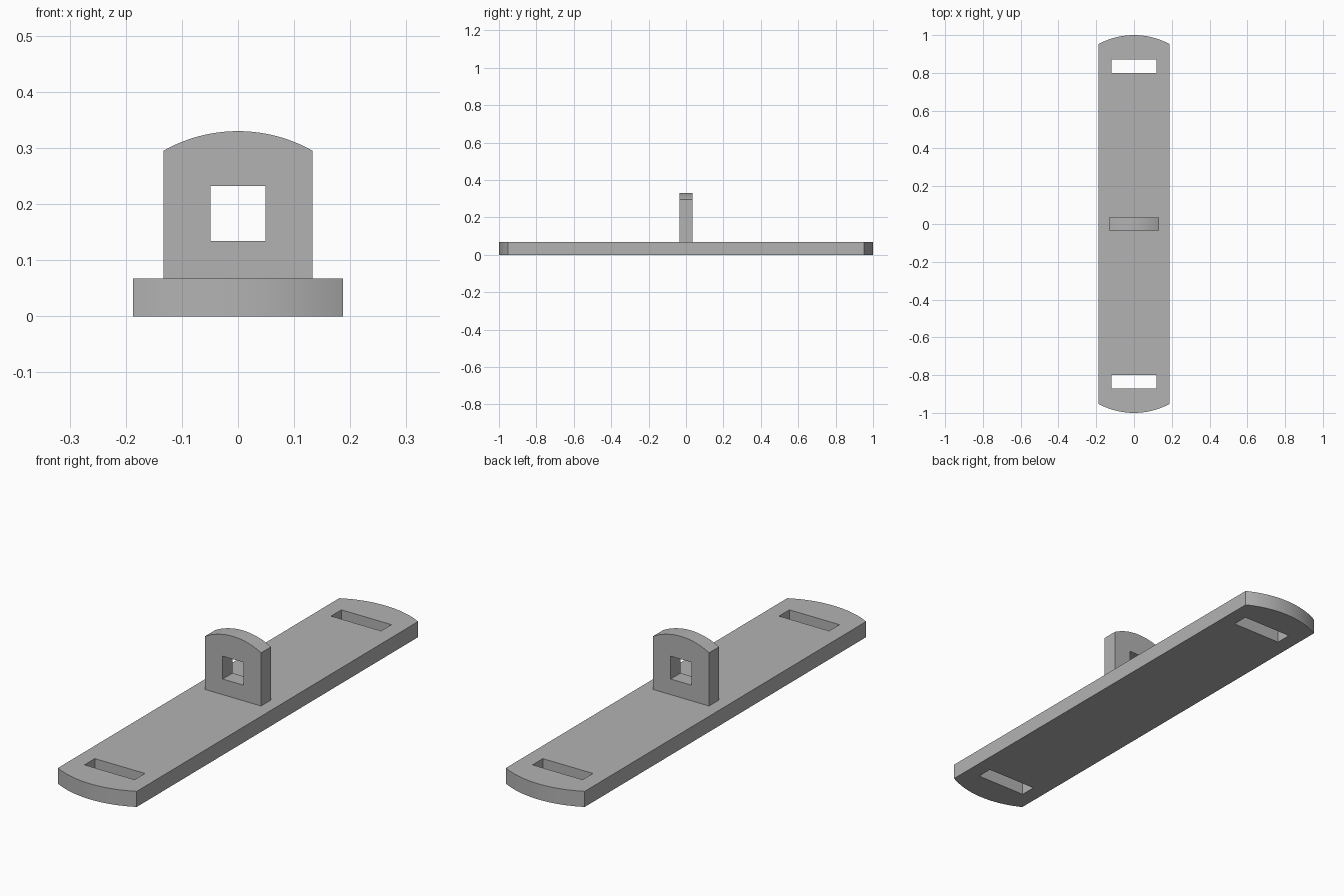
import bpy, bmesh, math
from mathutils import Matrix, Vector

cube = bpy.data.objects.get("Cube")
if cube:
    bpy.data.objects.remove(cube, do_unlink=True)

grey = bpy.data.materials.new("plain grey")
grey.use_nodes = True
grey.diffuse_color = (0.45, 0.45, 0.45, 1)
grey.node_tree.nodes["Principled BSDF"].inputs["Base Color"].default_value = grey.diffuse_color


def arc(half_width, tip, sagitta, steps=24):
    """Shallow arc from right to left, highest at (0, tip)."""
    radius = (half_width ** 2 + sagitta ** 2) / (2 * sagitta)
    half = math.asin(half_width / radius)
    angles = [half - 2 * half * i / steps for i in range(steps + 1)]
    return [(radius * math.sin(a), tip - radius + radius * math.cos(a)) for a in angles]


def rectangle(half_width, low, high):
    return [(-half_width, low), (half_width, low), (half_width, high), (-half_width, high)]


def slab(name, loops, thickness, matrix):
    """Extrude an outline with holes along local z, then place it."""
    bm = bmesh.new()
    for loop in loops:
        verts = [bm.verts.new((x, y, 0)) for x, y in loop]
        for a, b in zip(verts, verts[1:] + verts[:1]):
            bm.edges.new((a, b))
    bmesh.ops.triangle_fill(bm, use_beauty=True, edges=bm.edges[:], normal=(0, 0, 1))
    cap = bmesh.ops.extrude_face_region(bm, geom=bm.faces[:], use_keep_orig=True)
    top = [v for v in cap["geom"] if isinstance(v, bmesh.types.BMVert)]
    bmesh.ops.translate(bm, verts=top, vec=Vector((0, 0, thickness)))
    bmesh.ops.recalc_face_normals(bm, faces=bm.faces[:])
    mesh = bpy.data.meshes.new(name)
    bm.to_mesh(mesh)
    bm.free()
    mesh.materials.append(grey)
    obj = bpy.data.objects.new(name, mesh)
    obj.matrix_world = matrix
    bpy.context.collection.objects.link(obj)
    bpy.ops.object.select_all(action="DESELECT")
    obj.select_set(True)
    bpy.context.view_layer.objects.active = obj
    bpy.ops.object.shade_smooth_by_angle(angle=math.radians(30))
    return obj


thick = 0.067

# Long base plate with bowed ends and a strap slot near each end
end = arc(0.187, 1.0, 0.047)
outline = end + [(-x, -y) for x, y in end]
slots = [rectangle(0.119, 0.8, 0.87), rectangle(0.119, -0.87, -0.8)]
slab("base_plate", [outline] + slots, thick, Matrix.Identity(4))

# Upright lug across the middle, with a square hole
lug_outline = arc(0.133, 0.33, 0.035) + [(-0.133, 0.06), (0.133, 0.06)]
upright = Matrix.Translation((0, thick / 2, 0)) @ Matrix.Rotation(math.pi / 2, 4, "X")
slab("upright_lug", [lug_outline, rectangle(0.049, 0.134, 0.232)], thick, upright)
